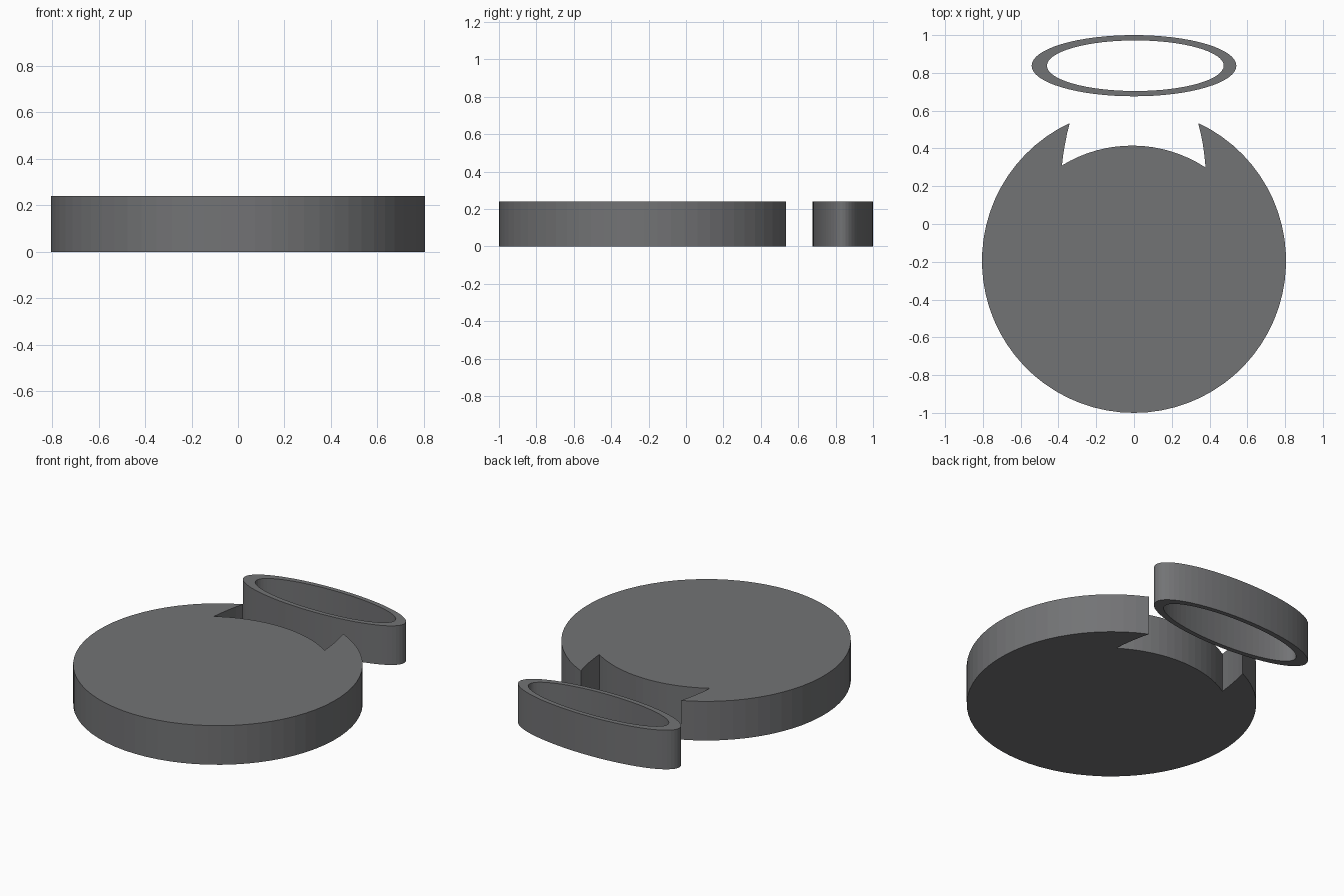
import bpy, bmesh
from math import sin, cos, pi, atan2

if "Cube" in bpy.data.objects:
    bpy.data.objects.remove(bpy.data.objects["Cube"])

HEIGHT = 0.24

dark = bpy.data.materials.new("dark_grey")
dark.diffuse_color = (0.17, 0.172, 0.178, 1)
dark.use_nodes = True
dark.node_tree.nodes["Principled BSDF"].inputs["Base Color"].default_value = dark.diffuse_color


def arc(cx, cy, rx, ry, a0, a1, n):
    return [(cx + rx * cos(a0 + (a1 - a0) * i / n),
             cy + ry * sin(a0 + (a1 - a0) * i / n)) for i in range(n + 1)]


def finish(name, bm):
    bmesh.ops.recalc_face_normals(bm, faces=bm.faces)
    mesh = bpy.data.meshes.new(name)
    bm.to_mesh(mesh)
    bm.free()
    mesh.materials.append(dark)
    obj = bpy.data.objects.new(name, mesh)
    bpy.context.collection.objects.link(obj)
    return obj


def slab(name, outline):
    bm = bmesh.new()
    face = bm.faces.new([bm.verts.new((x, y, 0)) for x, y in outline])
    top = bmesh.ops.extrude_face_region(bm, geom=[face], use_keep_orig=True)
    verts = [v for v in top["geom"] if isinstance(v, bmesh.types.BMVert)]
    bmesh.ops.translate(bm, verts=verts, vec=(0, 0, HEIGHT))
    return finish(name, bm)


def ring(name, outer, inner):
    bm = bmesh.new()
    loops = [[bm.verts.new((x, y, z)) for x, y in pts]
             for pts, z in ((outer, 0), (outer, HEIGHT), (inner, HEIGHT), (inner, 0))]
    n = len(outer)
    for k in range(4):
        a, b = loops[k], loops[(k + 1) % 4]
        for i in range(n):
            j = (i + 1) % n
            bm.faces.new((a[i], a[j], b[j], b[i]))
    return finish(name, bm)


# Head disc with two horns: big arc, curved horn edges, shallow brow arc
tip = atan2(0.535 + 0.195, 0.34)
cx, cy, r = -0.01, -0.295, 0.71
right = atan2(0.297 - cy, 0.378 - cx)
left = atan2(0.308 - cy, -0.38 - cx)
outline = arc(0, -0.195, 0.805, 0.805, pi - tip, 2 * pi + tip, 60)
outline += [(0.352, 0.485), (0.365, 0.42), (0.373, 0.36)]
outline += arc(cx, cy, r, r, right, left, 16)
outline += [(-0.375, 0.365), (-0.366, 0.42), (-0.353, 0.485)]
slab("horned_disc", outline)

# Floating elliptical halo
ring("halo",
     arc(0, 0.838, 0.542, 0.162, 0, 2 * pi, 64)[:-1],
     arc(0.007, 0.838, 0.468, 0.134, 0, 2 * pi, 64)[:-1])
